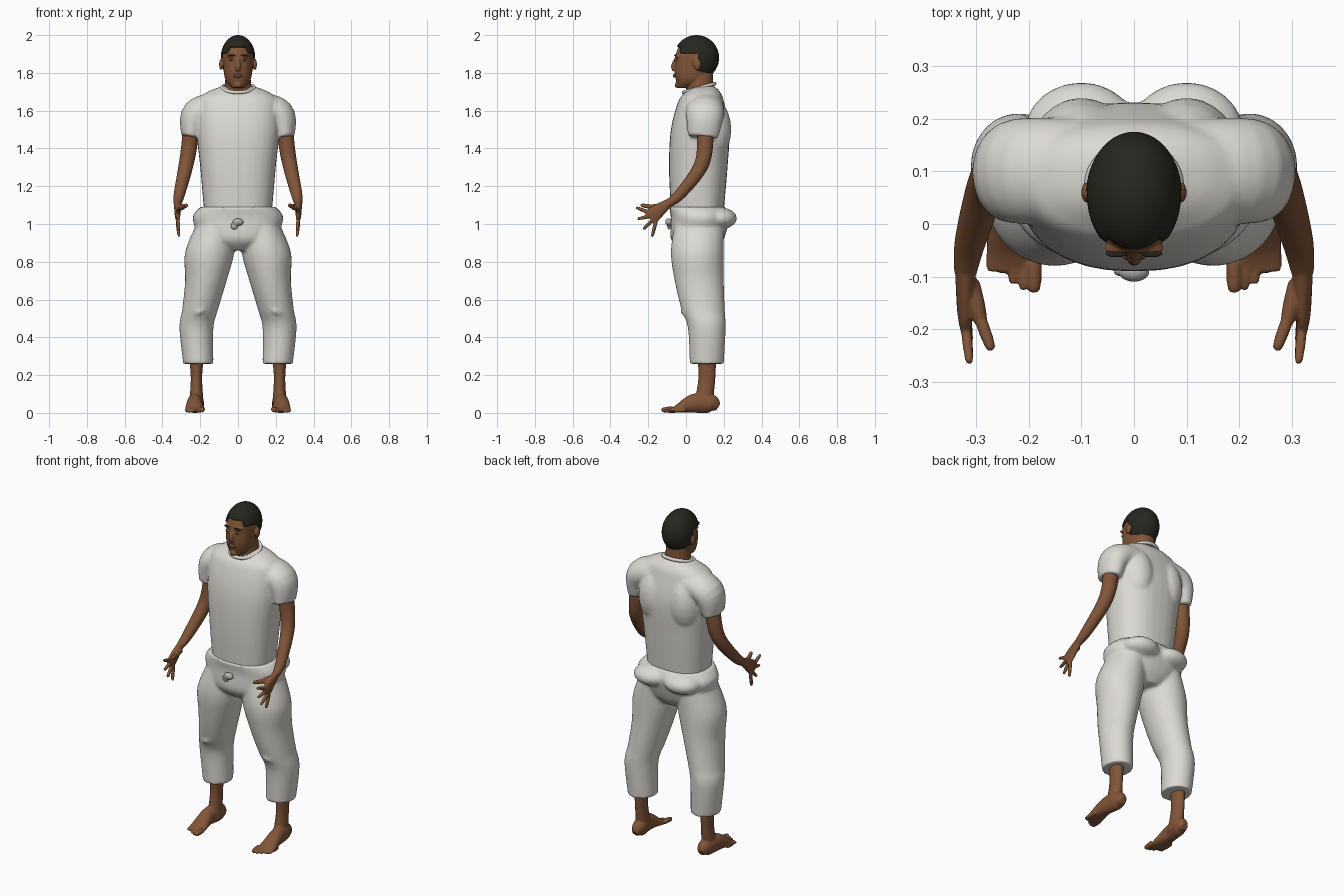
import bpy, bmesh, math
from mathutils import Vector, Matrix

default_cube = bpy.data.objects.get("Cube")
if default_cube:
    bpy.data.objects.remove(default_cube, do_unlink=True)


def material(name, red, green, blue):
    mat = bpy.data.materials.new(name)
    mat.use_nodes = True
    mat.diffuse_color = (red, green, blue, 1)
    shader = mat.node_tree.nodes["Principled BSDF"]
    shader.inputs["Base Color"].default_value = mat.diffuse_color
    shader.inputs["Roughness"].default_value = 0.8
    return mat


SKIN = material("brown skin", .22, .09, .04)
LIP = material("dark lip", .15, .06, .04)
HAIR = material("black hair", .02, .02, .014)
CLOTH = material("off white cloth", .72, .7, .65)
CORD = material("grey cord", .45, .44, .42)
WHITE = material("eye white", .6, .57, .53)

ACROSS = Vector((1, 0, 0))
DEPTH = Vector((0, 1, 0))
UP = Vector((0, 0, 1))
SIDES = {"left": 1, "right": -1}


def spline(rows, steps=6):
    """Smooth interpolation through rows of numbers."""
    result = []
    last = len(rows) - 1
    for index in range(last):
        quad = [rows[min(max(k, 0), last)] for k in range(index - 1, index + 3)]
        for step in range(steps):
            t = step / steps
            for_each = zip(*quad)
            result.append([b + t / 2 * (c - a + t * (2 * a - 5 * b + 4 * c - d + t * (3 * (b - c) + d - a)))
                           for a, b, c, d in for_each])
    return result + [rows[last]]


def sweep(bm, rows, side=1, ref=None, power=2, segments=32):
    """Loft along (x, y, z, radius, radius); rings are level unless ref is given."""
    rows = spline(rows)
    points = [Vector((side * row[0], row[1], row[2])) for row in rows]
    rings = []
    for index, (point, row) in enumerate(zip(points, rows)):
        u, v = ACROSS, DEPTH
        if ref:
            ahead = points[min(index + 1, len(points) - 1)]
            tangent = (ahead - points[max(index - 1, 0)]).normalized()
            u = (ref - tangent * ref.dot(tangent)).normalized()
            v = tangent.cross(u)
        ring = []
        for k in range(segments):
            angle = math.tau * k / segments
            cos, sin = (math.copysign(abs(f) ** (2 / power), f) for f in (math.cos(angle), math.sin(angle)))
            ring.append(bm.verts.new(point + u * row[3] * cos + v * row[-1] * sin))
        rings.append(ring)
    for lower, upper in zip(rings, rings[1:]):
        for k in range(segments):
            bm.faces.new((lower[k - 1], lower[k], upper[k], upper[k - 1]))
    bm.faces.new(reversed(rings[0]))
    bm.faces.new(rings[-1])


def span(rows):
    """Turn (height, front, back, half width) into centred sections."""
    return [(0, (front + back) / 2, z, width, (back - front) / 2) for z, front, back, width in rows]


def ball(bm, centre, size, detail=12):
    matrix = Matrix.Translation(centre) @ Matrix.Diagonal((*size, 1))
    bmesh.ops.create_uvsphere(bm, u_segments=detail * 2, v_segments=detail, radius=1, matrix=matrix)


def digit(bm, start, end, radius, side):
    """Round-ended finger or toe between two points."""
    shape = ((0, 1), (.5, 1), (.9, .8), (1, .4))
    rows = [(*start.lerp(end, t), radius * scale) for t, scale in shape]
    sweep(bm, rows, side, ref=ACROSS, segments=12)


def finish(name, bm, mat, voxel=0):
    """Make the object; a voxel size fuses overlapping pieces into one skin."""
    bmesh.ops.recalc_face_normals(bm, faces=bm.faces)
    for face in bm.faces:
        face.smooth = True
    mesh = bpy.data.meshes.new(name)
    bm.to_mesh(mesh)
    bm.free()
    mesh.materials.append(mat)
    obj = bpy.data.objects.new(name, mesh)
    bpy.context.collection.objects.link(obj)
    if voxel:
        blend = obj.modifiers.new("blend", 'REMESH')
        blend.mode = 'VOXEL'
        blend.voxel_size = voxel
        blend.use_smooth_shade = True
        relax = obj.modifiers.new("relax", 'SMOOTH')
        relax.iterations = 4
    return obj


# Shirt: trunk, shoulder blades and puffed sleeves
shirt = bmesh.new()
sweep(shirt, span([(1.07, -.08, .2, .18), (1.3, -.09, .22, .2), (1.5, -.08, .23, .22),
                   (1.65, -.04, .2, .21), (1.7, 0, .18, .16), (1.73, .04, .15, .08)]), power=2.4)
for side in SIDES.values():
    ball(shirt, centre=(side * .1, .13, 1.5), size=(.1, .11, .17))
    sweep(shirt, [(.1, .1, 1.62, .1, .08), (.22, .1, 1.58, .1, .08), (.25, .09, 1.46, .08, .05)],
          side, ref=DEPTH)
finish("shirt", shirt, CLOTH, voxel=.009)

# Collar band, lower at the throat
bpy.ops.mesh.primitive_torus_add(major_radius=.085, minor_radius=.01, location=(0, .07, 1.72),
                                 rotation=(.27, 0, 0))
collar = bpy.context.object
collar.name = "collar"
collar.data.materials.append(CLOTH)
bpy.ops.object.shade_smooth()

# Trousers: hips, seat, baggy legs and knee folds
trousers = bmesh.new()
sweep(trousers, span([(.86, -.03, .16, .08), (.92, -.08, .2, .19), (1.03, -.08, .23, .24),
                      (1.09, -.09, .21, .2)]), power=2.3)
for side in SIDES.values():
    ball(trousers, centre=(side * .1, .17, 1.03), size=(.11, .1, .06))
    sweep(trousers, [(.12, .07, 1, .1, .13), (.15, .06, .85, .13, .14), (.17, .07, .7, .11, .13),
                     (.2, .09, .55, .095, .115), (.22, .11, .45, .09, .1), (.21, .11, .26, .08, .09)], side)
    sweep(trousers, [(.28, .05, .52, .01), (.2, -.01, .54, .02), (.13, .04, .6, .01)], side, ref=UP)
finish("trousers", trousers, CLOTH, voxel=.009)

# Waist knot
knot = bmesh.new()
ball(knot, centre=(0, -.09, 1.01), size=(.03, .02, .02))
ball(knot, centre=(-.02, -.09, .99), size=(.02, .01, .02))
finish("waist_knot", knot, CORD, voxel=.004)

for label, side in SIDES.items():
    # Arm and palm
    arm = bmesh.new()
    sweep(arm, [(.24, .1, 1.58, .045), (.26, .1, 1.4, .042), (.28, .07, 1.29, .038),
                (.31, -.03, 1.16, .03), (.32, -.09, 1.11, .022)], side, ref=ACROSS)
    sweep(arm, [(.32, -.08, 1.12, .02, .02), (.32, -.16, 1.06, .016, .04), (.32, -.19, 1.03, .01, .04)],
          side, ref=ACROSS)
    # Fingers fan out from the knuckles
    index_knuckle, little_knuckle = Vector((.32, -.19, 1.06)), Vector((.32, -.16, 1.01))
    for k in range(4):
        knuckle = index_knuckle.lerp(little_knuckle, k / 3)
        angle = math.radians(20 - 32 * k)
        reach = Vector((-.1, -math.cos(angle), math.sin(angle)))
        digit(arm, knuckle, knuckle + reach * .08, .01, side)
    thumb = [Vector(p) for p in ((.31, -.11, 1.09), (.29, -.19, 1.09), (.27, -.24, 1.1))]
    digit(arm, thumb[0], thumb[1], .017, side)
    digit(arm, thumb[0].lerp(thumb[1], .8), thumb[2], .012, side)
    finish(label + "_arm", arm, SKIN, voxel=.004)

    # Shin, foot and toes
    foot = bmesh.new()
    sweep(foot, [(.22, .11, .3, .04, .05), (.22, .11, .18, .03, .045), (.22, .09, .03, .04, .05)], side)
    sweep(foot, [(.22, .17, .03, .02, .02), (.22, .13, .05, .04, .05), (.23, .04, .05, .04, .05),
                 (.23, -.05, .02, .05, .02), (.23, -.09, .01, .05, .01)], side, ref=ACROSS)
    for k in range(5):
        radius = .01 if k else .015
        tip = Vector((.19 + .02 * k, .004 * k * k - .13, radius))
        digit(foot, tip + DEPTH * .06 + UP * .005, tip, radius, side)
    finish(label + "_foot", foot, SKIN, voxel=.004)

# Head: cranium, jaw, neck, nose, chin, brow and ears
skull_centre = Vector((0, .055, 1.88))
head = bmesh.new()
ball(head, skull_centre, size=(.085, .11, .11))
sweep(head, span([(1.72, -.04, 0, .03), (1.75, -.05, .09, .06), (1.8, -.06, .13, .075),
                  (1.9, -.055, .15, .08)]), power=2.2)
sweep(head, [(0, .075, 1.66, .075), (0, .075, 1.74, .07), (0, .08, 1.83, .06)])
sweep(head, [(0, -.05, 1.88, .01), (0, -.065, 1.84, .014), (0, -.06, 1.81, .014)], segments=16)
ball(head, centre=(0, -.05, 1.735), size=(.02, .01, .015))
for side in SIDES.values():
    ball(head, centre=(side * .033, -.046, 1.89), size=(.025, .013, .01))
    ball(head, centre=(side * .09, .06, 1.845), size=(.01, .02, .03))
finish("head", head, SKIN, voxel=.0045)

# Lips, eyes and eyebrows
lips = bmesh.new()
ball(lips, centre=(0, -.06, 1.785), size=(.024, .01, .01))
finish("lips", lips, LIP)
for part, mat, depth, height, size in (("eye", WHITE, -.053, 1.867, (.014, .006, .005)),
                                       ("iris", HAIR, -.057, 1.867, (.006, .004, .005)),
                                       ("eyebrow", HAIR, -.056, 1.894, (.02, .007, .004))):
    for label, side in SIDES.items():
        feature = bmesh.new()
        ball(feature, (side * .034, depth, height), size)
        finish(label + "_" + part, feature, mat)


# Hair: larger cranium trimmed along the hairline
def below_hairline(face):
    spot = face.calc_center_median()
    line = 1.94 if spot.y < -.03 else 1.9 if spot.y < .06 else 1.78
    return spot.z < line


cap = bmesh.new()
ball(cap, skull_centre, size=(.091, .12, .12), detail=48)
bmesh.ops.delete(cap, geom=[face for face in cap.faces if below_hairline(face)], context='FACES')
hair = finish("hair", cap, HAIR)
shell = hair.modifiers.new("thickness", 'SOLIDIFY')
shell.thickness = .012
